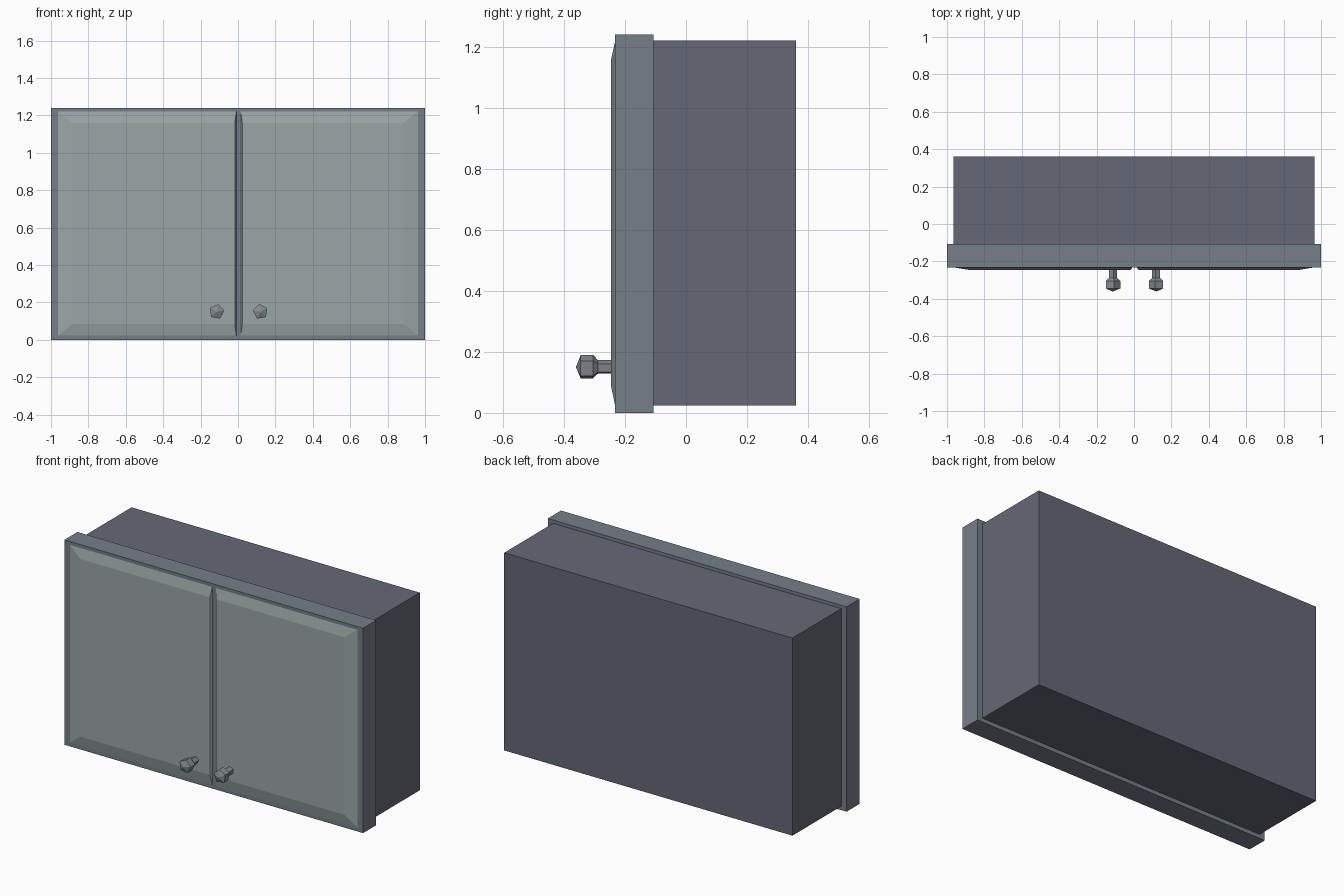
import bpy, bmesh, math

if "Cube" in bpy.data.objects:
    bpy.data.objects.remove(bpy.data.objects["Cube"])


def material(name, rgb):
    m = bpy.data.materials.new(name)
    m.diffuse_color = (*rgb, 1)
    m.use_nodes = True
    m.node_tree.nodes["Principled BSDF"].inputs["Base Color"].default_value = m.diffuse_color
    return m


FRAME = material("slate", (0.18, 0.21, 0.25))
BODY = material("dark_slate", (0.13, 0.14, 0.18))
DOOR = material("pale_grey_green", (0.33, 0.38, 0.38))
KNOB = material("knob_grey", (0.24, 0.26, 0.28))


def loft(name, rings, mat):
    """Join equal-sized rings of points into a closed flat-shaded solid."""
    bm = bmesh.new()
    loops = [[bm.verts.new(p) for p in ring] for ring in rings]
    n = len(loops[0])
    for a, b in zip(loops, loops[1:]):
        for i in range(n):
            j = (i + 1) % n
            bm.faces.new((a[i], a[j], b[j], b[i]))
    bm.faces.new(loops[0])
    bm.faces.new(loops[-1])
    bmesh.ops.remove_doubles(bm, verts=bm.verts, dist=1e-5)
    bmesh.ops.recalc_face_normals(bm, faces=bm.faces)
    mesh = bpy.data.meshes.new(name)
    bm.to_mesh(mesh)
    bm.free()
    mesh.materials.append(mat)
    obj = bpy.data.objects.new(name, mesh)
    bpy.context.collection.objects.link(obj)
    return obj


def rect(x0, x1, z0, z1, y):
    return [(x0, y, z0), (x1, y, z0), (x1, y, z1), (x0, y, z1)]


# Cabinet box and the wider front frame
loft("cabinet_body", [rect(-0.965, 0.965, 0.024, 1.22, y) for y in (-0.107, 0.36)], BODY)
loft("front_frame", [rect(-1, 1, 0, 1.24, y) for y in (-0.232, -0.107)], FRAME)

# Knob profile: (y, radius), five-sided
PROFILE = [(-0.24, 0.023), (-0.288, 0.023), (-0.305, 0.041), (-0.345, 0.041), (-0.36, 0)]

for side, label in ((-1, "left"), (1, "right")):
    cx = 0.003
    # Door panel sloping on its three outer edges
    loft(label + "_door", [
        rect(cx + side * 0.012, side * 0.966, 0.02, 1.222, -0.2315),
        rect(cx + side * 0.02, side * 0.885, 0.085, 1.16, -0.245)], DOOR)
    # Knob near the lower inner corner
    kx = cx + side * 0.117
    angles = [math.radians(8 + 72 * k) for k in range(5)]
    loft(label + "_knob", [
        [(kx - side * r * math.cos(a), y, 0.15 + r * math.sin(a)) for a in angles]
        for y, r in PROFILE[:-1]] + [[
            (kx - side * 0.002 * math.cos(a), -0.36, 0.15 + 0.002 * math.sin(a)) for a in angles]], KNOB)
